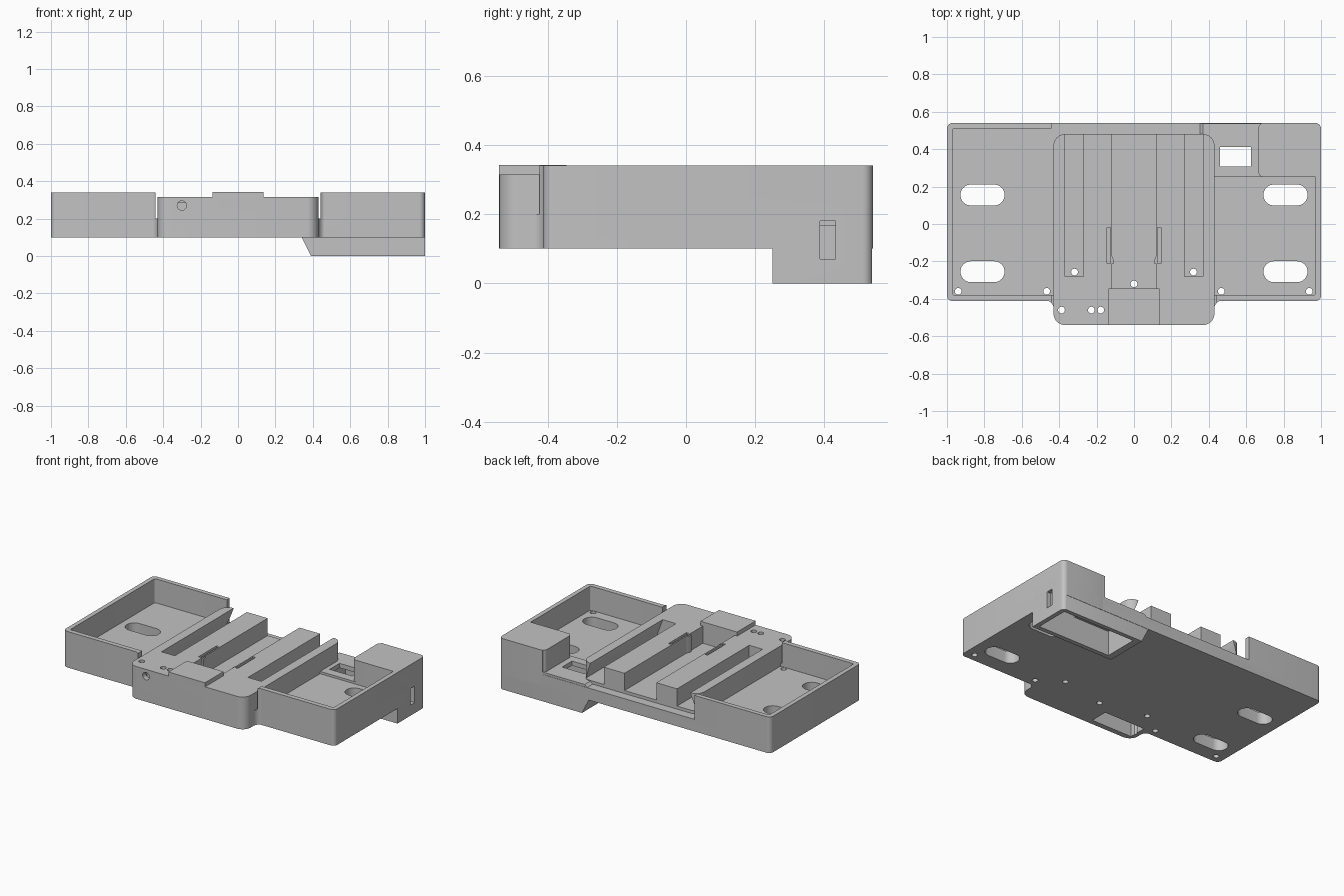
import bpy, bmesh
from math import cos, sin, pi
from mathutils import Vector

if "Cube" in bpy.data.objects:
    bpy.data.objects.remove(bpy.data.objects["Cube"])

grey = bpy.data.materials.new("plain grey")
grey.use_nodes = True
COLOUR = (0.54, 0.54, 0.54, 1)
grey.diffuse_color = COLOUR
grey.node_tree.nodes["Principled BSDF"].inputs["Base Color"].default_value = COLOUR


def rounded(x0, x1, y0, y1, r, n=8):
    """Outline of a rectangle with rounded corners."""
    pts = []
    corners = [(x1 - r, y1 - r), (x0 + r, y1 - r), (x0 + r, y0 + r), (x1 - r, y0 + r)]
    for q, (cx, cy) in enumerate(corners):
        for i in range(n + 1):
            a = (q + i / n) * pi / 2
            pts.append((cx + r * cos(a), cy + r * sin(a)))
    return pts


def prism(name, outline, lo, hi, axis="z"):
    """Extrude an outline along z, or an (x, z) outline along y."""
    def place(p, d):
        return (p[0], p[1], d) if axis == "z" else (p[0], d, p[1])
    bm = bmesh.new()
    face = bm.faces.new([bm.verts.new(place(p, lo)) for p in outline])
    ext = bmesh.ops.extrude_face_region(bm, geom=[face])
    move = Vector(place((0, 0), hi - lo))
    bmesh.ops.translate(bm, vec=move, verts=[v for v in ext["geom"] if isinstance(v, bmesh.types.BMVert)])
    bmesh.ops.remove_doubles(bm, verts=bm.verts, dist=1e-5)
    bmesh.ops.recalc_face_normals(bm, faces=bm.faces)
    mesh = bpy.data.meshes.new(name)
    bm.to_mesh(mesh)
    bm.free()
    mesh.materials.append(grey)
    ob = bpy.data.objects.new(name, mesh)
    bpy.context.collection.objects.link(ob)
    return ob


def box(name, x0, x1, y0, y1, z0, z1):
    return prism(name, [(x0, y0), (x1, y0), (x1, y1), (x0, y1)], z0, z1)


def hole(x, y, r=0.018):
    return prism("hole_cutter", rounded(x - r, x + r, y - r, y + r, r, 5), -0.2, 0.6)


def combine(ob, tools, mode="DIFFERENCE"):
    bpy.context.view_layer.objects.active = ob
    for t in tools:
        m = ob.modifiers.new("cut", "BOOLEAN")
        m.operation, m.object, m.solver = mode, t, "EXACT"
        bpy.ops.object.modifier_apply(modifier=m.name)


# Main parts
tray = prism("tray", rounded(-1, 1, -0.412, 0.54, 0.03), 0.1, 0.34)
block = prism("mount_block", rounded(-0.43, 0.43, -0.54, 0.48, 0.06), 0.1, 0.315)
tab = box("raised_tab", -0.135, 0.135, -0.54, -0.345, 0.3, 0.342)
lower = prism("lower_housing", [(0.34, 0.1), (0.39, 0), (1, 0), (1, 0.195), (0.37, 0.195), (0.34, 0.17)],
              0.25, 0.538, "y")
tower = prism("corner_tower", rounded(0.665, 1, 0.25, 0.54, 0.03), 0.11, 0.34)

# Concave fillets where the block meets the tray, and latch tongues in the channel
fillets, latches = [], []
for s, side in ((-1, "right"), (1, "left")):
    arc = [(0.47 + 0.04 * cos(a), -0.45 + 0.04 * sin(a))
           for a in [pi - i * pi / 12 for i in range(7)]]
    pts = [(s * x, y) for x, y in [(0.42, -0.45)] + arc + [(0.47, -0.4), (0.42, -0.4)]]
    fillets.append(prism("fillet_" + side, pts, 0.1, 0.34))
    hook = [(0.118, -0.17), (0.107, -0.195), (0.107, -0.21), (0.118, -0.21)]
    latches.append(prism("latch_hook_" + side, [(s * x, y) for x, y in hook], 0.2, 0.31))

# Tray interior and wall gaps
front_gap = box("front_gap_cutter", -0.44, 0.44, -0.5, -0.36, 0.2, 0.5)
tray_cuts = [
    prism("interior_cutter", rounded(-0.97, 0.97, -0.38, 0.51, 0.01), 0.18, 0.5),
    box("rear_gap_cutter", -0.44, 0.68, 0.45, 0.6, 0.18, 0.5),
    front_gap,
]
for x in (-0.81, 0.81):
    for y in (0.155, -0.255):
        tray_cuts.append(prism("slot_cutter", rounded(x - 0.118, x + 0.118, y - 0.056, y + 0.056, 0.056),
                               0, 0.5))
tray_cuts += [hole(x, -0.36) for x in (-0.94, -0.467, 0.467, 0.937)]

# Dovetail grooves, centre channel and latch slits
block_cuts = [box("channel_cutter", -0.117, 0.117, -0.345, 0.6, 0.2, 0.5)]
for s in (-1, 1):
    profile = [(0.27, 0.4), (0.368, 0.4), (0.368, 0.314), (0.41, 0.2), (0.27, 0.2)]
    block_cuts.append(prism("groove_cutter", [(s * x, z) for x, z in profile], -0.28, 0.6, "y"))
    a, b = sorted((s * 0.126, s * 0.144))
    block_cuts.append(box("slit_cutter", a, b, -0.21, -0.02, 0.2, 0.5))

# Small round holes and the indicator compartment under the block
shared = [hole(-0.318, -0.257), hole(0.318, -0.257), hole(0, -0.32)]
shared.append(box("compartment_cutter", -0.4, -0.1, -0.505, -0.385, -0.1, 0.285))
block_cuts += [hole(x, -0.46) for x in (-0.388, -0.228, -0.178)]
block_cuts.append(prism("front_hole_cutter", rounded(-0.325, -0.275, 0.245, 0.295, 0.025, 5),
                        -0.6, -0.45, "y"))

# Hollow of the corner housing, with its openings
hollow = [
    box("hollow_cutter", 0.435, 0.97, 0.28, 0.51, -0.1, 0.165),
    box("tower_hollow_cutter", 0.7, 0.97, 0.28, 0.51, -0.1, 0.31),
    box("window_cutter", 0.46, 0.625, 0.308, 0.412, -0.1, 0.5),
    box("side_slot_cutter", 0.9, 1.1, 0.387, 0.432, 0.07, 0.18),
]
outer = prism("outer_shape_cutter", rounded(-1, 1, -0.412, 0.54, 0.03), -0.1, 0.5)

combine(tray, tray_cuts + shared + hollow)
combine(block, block_cuts + shared)
combine(lower, [outer], "INTERSECT")
combine(lower, hollow)
combine(tower, hollow)
for f in fillets:
    combine(f, [front_gap])

for t in set(tray_cuts + block_cuts + shared + hollow + [outer]):
    bpy.data.objects.remove(t)

# Smooth the rounded corners and keep the edges sharp
bpy.ops.object.select_all(action="DESELECT")
for ob in [tray, block, tab, lower, tower] + fillets + latches:
    ob.select_set(True)
bpy.context.view_layer.objects.active = tray
bpy.ops.object.shade_smooth_by_angle(angle=0.5)
